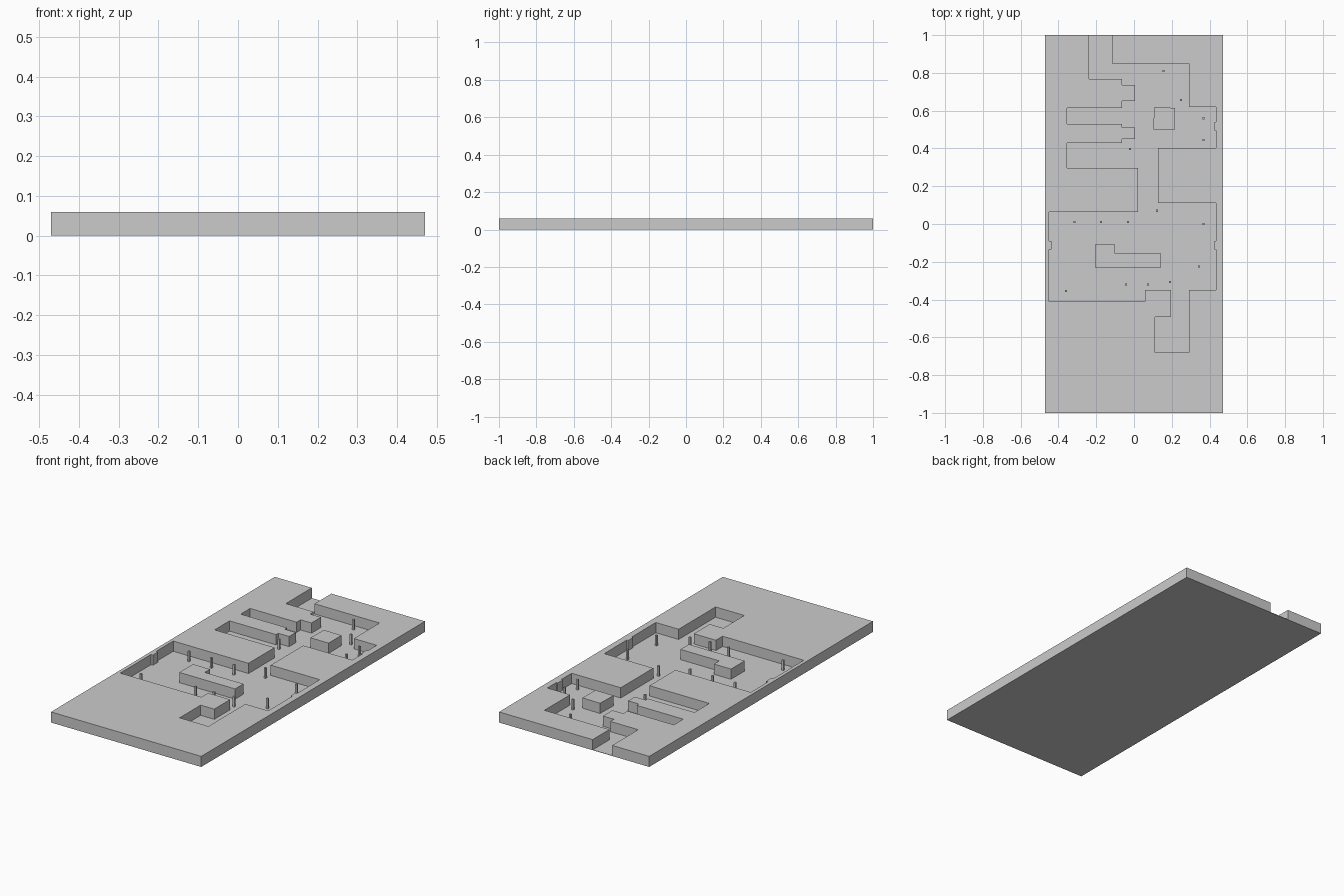
import bpy
import bmesh

default_cube = bpy.data.objects.get("Cube")
if default_cube:
    bpy.data.objects.remove(default_cube, do_unlink=True)

HALF_WIDTH, HALF_LENGTH = 0.47, 1.0
TOP, FLOOR = 0.06, 0.002

# One plain grey for the whole model
grey = bpy.data.materials.new("plain grey")
grey.use_nodes = True
grey_colour = (0.6, 0.6, 0.6, 1.0)
grey.diffuse_color = grey_colour
grey.node_tree.nodes["Principled BSDF"].inputs["Base Color"].default_value = grey_colour


def finish(name, bm):
    """Turn a bmesh into a named object with the grey material."""
    bmesh.ops.recalc_face_normals(bm, faces=bm.faces)
    mesh = bpy.data.meshes.new(name)
    bm.to_mesh(mesh)
    bm.free()
    mesh.materials.append(grey)
    part = bpy.data.objects.new(name, mesh)
    bpy.context.collection.objects.link(part)
    return part


def prism(name, outline, bottom, top):
    """Extrude a flat outline straight up."""
    bm = bmesh.new()
    base = bm.faces.new([bm.verts.new((x, y, bottom)) for x, y in outline])
    extruded = bmesh.ops.extrude_face_region(bm, geom=[base], use_keep_orig=True)
    raised = [v for v in extruded["geom"] if isinstance(v, bmesh.types.BMVert)]
    bmesh.ops.translate(bm, verts=raised, vec=(0, 0, top - bottom))
    return finish(name, bm)


def right_angle_path(start, stops):
    """Walk in right angles: stops are alternately the next y and the next x."""
    x, y = start
    points = [start]
    for step, stop in enumerate(stops):
        if step % 2 == 0:
            y = stop
        else:
            x = stop
        points.append((x, y))
    return points


# Thin floor sheet below everything
sheet_corners = [(-HALF_WIDTH, -HALF_LENGTH), (HALF_WIDTH, -HALF_LENGTH),
                 (HALF_WIDTH, HALF_LENGTH), (-HALF_WIDTH, HALF_LENGTH)]
prism("floor_sheet", sheet_corners, 0.0, FLOOR)

# Named lines that the pocket walls share
channel_left, channel_right = -0.238, -0.116
finger_tip, finger_neck, finger_end = 0.005, -0.063, -0.354
west, west_bump = -0.45, -0.438
east, east_bump = 0.434, 0.425
bump_low, bump_high = -0.135, -0.09
inner_east, ledge = 0.291, -0.35

# Pocket wall, from the channel mouth down the left side and up the right
pocket_stops = [
    0.767, finger_neck, 0.735, finger_tip, 0.65, finger_neck,
    0.614, finger_end, 0.53, finger_neck, 0.51, finger_tip, 0.45, finger_neck,
    0.43, finger_end, 0.297, 0.021, 0.064, west,
    bump_high, west_bump, bump_low, west,
    -0.41, 0.058, ledge, 0.196, -0.492, 0.111, -0.68, inner_east,
    ledge, east, bump_low, east_bump, bump_high, east,
    0.111, 0.127, 0.402, east, 0.495, east_bump, 0.54, east,
    0.62, inner_east, 0.85, channel_right, HALF_LENGTH,
]
pocket = right_angle_path((channel_left, HALF_LENGTH), pocket_stops)

# Thick slab around the pocket, open at the back through the channel
sw, se, ne, nw = sheet_corners
prism("slab", [nw, sw, se, ne] + pocket[::-1], FLOOR, TOP)

# Raised islands in the pocket
prism("square_island", [(0.103, 0.5), (0.217, 0.5), (0.217, 0.615), (0.106, 0.617)],
      FLOOR, TOP)
prism("stepped_island",
      right_angle_path((-0.206, -0.108), [-0.23, 0.143, -0.155, -0.1, -0.108]),
      FLOOR, TOP)

# Slim square pins
PIN_HALF = 0.0055
pin_places = [
    (0.156, 0.81), (0.249, 0.656), (0.367, 0.56), (0.367, 0.445), (-0.021, 0.397),
    (0.122, 0.07), (-0.315, 0.011), (-0.175, 0.011), (-0.032, 0.011), (0.367, 0.0),
    (0.344, -0.226), (0.19, -0.306), (0.074, -0.32), (-0.042, -0.32), (-0.36, -0.354),
]
for x, y in pin_places:
    left, right = x - PIN_HALF, x + PIN_HALF
    near, far = y - PIN_HALF, y + PIN_HALF
    prism("pin", [(left, near), (right, near), (right, far), (left, far)], FLOOR, TOP)
